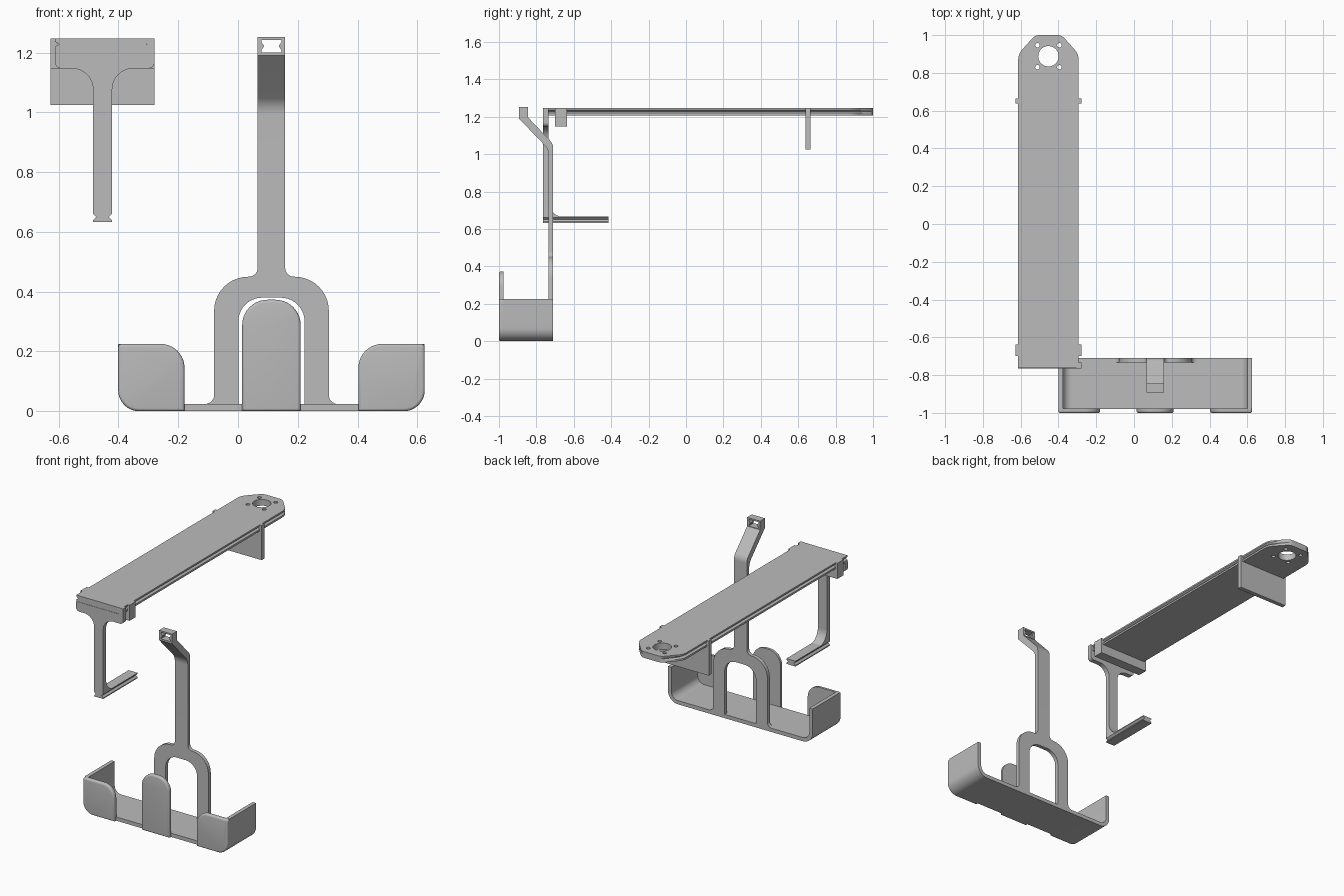
import bpy, bmesh, math
from mathutils import Vector

if "Cube" in bpy.data.objects:
    bpy.data.objects.remove(bpy.data.objects["Cube"], do_unlink=True)

COLOR = (0.5, 0.5, 0.5, 1)
grey = bpy.data.materials.new("plain grey")
grey.use_nodes = True
grey.diffuse_color = COLOR
grey.node_tree.nodes["Principled BSDF"].inputs["Base Color"].default_value = COLOR


def rounded(points, steps=10):
    """Outline from (u, v[, radius]) corners, with each radius turned into an arc."""
    out = []
    for i, p in enumerate(points):
        c = Vector(p[:2])
        r = p[2] if len(p) > 2 else 0
        if r == 0:
            out.append(c)
            continue
        a = (Vector(points[i - 1][:2]) - c).normalized()
        b = (Vector(points[(i + 1) % len(points)][:2]) - c).normalized()
        half = a.angle(b) / 2
        mid = c + (a + b).normalized() * (r / math.sin(half))
        start = c + a * (r / math.tan(half)) - mid
        end = c + b * (r / math.tan(half)) - mid
        turn = start.angle(end)
        for k in range(steps + 1):
            t = k / steps
            out.append(mid + (start * math.sin((1 - t) * turn) + end * math.sin(t * turn)) / math.sin(turn))
    return out


def stack(name, loops, bevel=0):
    """Solid joining equal loops of 3D points; bevel softens the first cap's rim."""
    bm = bmesh.new()
    rings = [[bm.verts.new(p) for p in loop] for loop in loops]
    n = len(rings[0])
    for low, high in zip(rings, rings[1:]):
        for i in range(n):
            j = (i + 1) % n
            bm.faces.new((low[i], low[j], high[j], high[i]))
    cap = bm.faces.new(rings[0])
    bm.faces.new(rings[-1])
    bmesh.ops.recalc_face_normals(bm, faces=bm.faces)
    if bevel:
        bmesh.ops.bevel(bm, geom=list(cap.edges), offset=bevel, segments=4,
                        profile=0.5, affect='EDGES', clamp_overlap=True)
    mesh = bpy.data.meshes.new(name)
    bm.to_mesh(mesh)
    bm.free()
    mesh.materials.append(grey)
    obj = bpy.data.objects.new(name, mesh)
    bpy.context.collection.objects.link(obj)
    return obj


def prism(name, axis, outline, lo, hi, bevel=0):
    place = {'x': lambda p, d: (d, p[0], p[1]),
             'y': lambda p, d: (p[0], d, p[1]),
             'z': lambda p, d: (p[0], p[1], d)}[axis]
    return stack(name, [[place(p, d) for p in outline] for d in (lo, hi)], bevel)


def box(name, x0, x1, y0, y1, z0, z1):
    return prism(name, 'z', [(x0, y0), (x1, y0), (x1, y1), (x0, y1)], z0, z1)


def circle(cx, cy, r, n=32):
    return [(cx + r * math.cos(math.tau * i / n), cy + r * math.sin(math.tau * i / n)) for i in range(n)]


def cut(obj, cutter):
    cutter.hide_render = True
    mod = obj.modifiers.new("cut", 'BOOLEAN')
    mod.object = cutter
    mod.solver = 'EXACT'
    bpy.context.view_layer.objects.active = obj
    bpy.ops.object.modifier_apply(modifier=mod.name)
    bpy.data.objects.remove(cutter, do_unlink=True)


def mirrored(half, cx):
    return half + [(2 * cx - p[0],) + tuple(p[1:]) for p in reversed(half)]


def notched(cx, cz, w, h, notch):
    """Bar section with a V notch in the middle of both sides."""
    right = [(cx + w, cz - h), (cx + w, cz - h * 0.65), (cx + w - notch, cz),
             (cx + w, cz + h * 0.65), (cx + w, cz + h)]
    return mirrored(right, cx)


# ---- Long arm: plate with V grooves along both edges and a drilled end ----
AX, HALF, TOP, UNDER = -0.453, 0.16, 1.247, 1.207
plate_half = [(AX + HALF, -0.762), (AX + HALF, 0.9, 0.08), (AX + 0.07, 1.0, 0.05)]
plate_outline = rounded(mirrored(plate_half, AX), 6)


def plate_loop(z, inset):
    k = (HALF - inset) / HALF
    return [(AX + (p.x - AX) * k, p.y, z) for p in plate_outline]


plate = stack("arm_plate", [plate_loop(UNDER, 0), plate_loop(1.219, 0), plate_loop(1.228, 0.014),
                            plate_loop(1.237, 0), plate_loop(TOP, 0)])
HOLE_Y = 0.888
cut(plate, prism("hole_cutter", 'z', circle(AX, HOLE_Y, 0.054, 48), 1.1, 1.4))
for sx in (-1, 1):
    for sy in (-1, 1):
        cut(plate, prism("screw_cutter", 'z', circle(AX + sx * 0.058, HOLE_Y + sy * 0.058, 0.012, 20), 1.1, 1.4))

# Cross plates under the arm, with ends that grip its edges
OUT = 0.174
for name, y0, y1, bottom in (("front_clip", -0.7, -0.637, 1.147), ("rear_cross_plate", 0.638, 0.665, 1.025)):
    box(name, AX - OUT, AX + OUT, y0, y1, bottom, UNDER)
    for side, s in (("left", 1), ("right", -1)):
        grip = [(AX + s * OUT, UNDER), (AX + s * OUT, TOP), (AX + s * HALF, TOP), (AX + s * HALF, 1.237),
                (AX + s * (HALF - 0.013), 1.228), (AX + s * HALF, 1.219), (AX + s * HALF, UNDER)]
        prism(name + "_grip_" + side, 'y', grip, y0, y1)

# ---- Hanger: T-shaped head, stem and notched foot ----
FRONT, BACK, STEM = -0.764, -0.734, 0.032
hanger = [(AX - STEM, 0.66), (AX + STEM, 0.66), (AX + STEM, 1.147, 0.07), (AX + OUT, 1.147, 0.022),
          (AX + OUT, UNDER), (AX - HALF, UNDER), (AX - HALF, 1.147, 0.022), (AX - STEM, 1.147, 0.07)]
prism("hanger", 'y', rounded(hanger), FRONT, BACK)
box("hanger_end_stop", AX + HALF - 0.012, AX + OUT, FRONT, BACK, UNDER, TOP)
prism("hanger_foot", 'y', notched(AX, 0.65, STEM, 0.017, 0.011), FRONT, -0.415)
fillet = rounded([(BACK - 0.01, 0.664), (-0.65, 0.664), (BACK, 0.664, 0.08), (BACK, 0.748), (BACK - 0.01, 0.748)])
prism("hanger_fillet", 'x', fillet, AX - STEM, AX + STEM)

# ---- Cradle: U-shaped tray with three front tabs ----
CX, WIDE, WALL, HIGH = 0.112, 0.513, 0.024, 0.225
outer = [(CX - WIDE, HIGH), (CX - WIDE, 0, 0.07)]
inner = [(CX - WIDE + WALL, HIGH), (CX - WIDE + WALL, WALL, 0.046)]
prism("cradle_tray", 'y', rounded(mirrored(outer, CX) + mirrored(inner, CX)[::-1]), -0.979, -0.71)

for side, s in (("left", 1), ("right", -1)):
    tab = [(CX + s * WIDE, 0, 0.07), (CX + s * WIDE, HIGH, 0.012),
           (CX + s * 0.291, HIGH, 0.08), (CX + s * 0.291, 0)]
    prism("cradle_tab_" + side, 'y', rounded(tab), -1.0, -0.977, 0.01)
tongue = mirrored([(CX - 0.098, 0), (CX - 0.098, 0.373, 0.085)], CX)
prism("cradle_tongue", 'y', rounded(tongue), -1.0, -0.977, 0.01)

# ---- Upright: arch on the tray, bent post and socket ----
POST = 0.046
arch_half = [(CX - 0.111, 0.01), (CX - 0.111, 0.38, 0.08)]
arch_outer = [(CX + POST, 0.52), (CX + POST, 0.45, 0.03), (CX + 0.192, 0.45, 0.114),
              (CX + 0.192, 0.024, 0.03), (CX + 0.225, 0.024), (CX + 0.225, 0.01)]
arch = mirrored(arch_half, CX) + arch_outer[::-1] + [(2 * CX - p[0],) + tuple(p[1:]) for p in arch_outer]
prism("upright_arch", 'y', rounded(arch), -0.734, -0.71)

post_side = [(-0.71, 0.52), (-0.71, 1.055, 0.06), (-0.845, 1.197), (-0.845, 1.253), (-0.893, 1.253),
             (-0.893, 1.19), (-0.734, 1.025, 0.08), (-0.734, 0.52)]
post = prism("upright_post", 'x', rounded(post_side), CX - POST, CX + POST)
cut(post, prism("socket_cutter", 'y', notched(CX, 1.222, 0.034, 0.021, 0.01), -0.95, -0.8))

# Smooth curved faces, keep edges sharp
bpy.ops.object.select_all(action='DESELECT')
for obj in bpy.context.collection.objects:
    if obj.type == 'MESH' and grey.name in obj.data.materials:
        obj.select_set(True)
        bpy.context.view_layer.objects.active = obj
bpy.ops.object.shade_smooth_by_angle(angle=math.radians(30))
